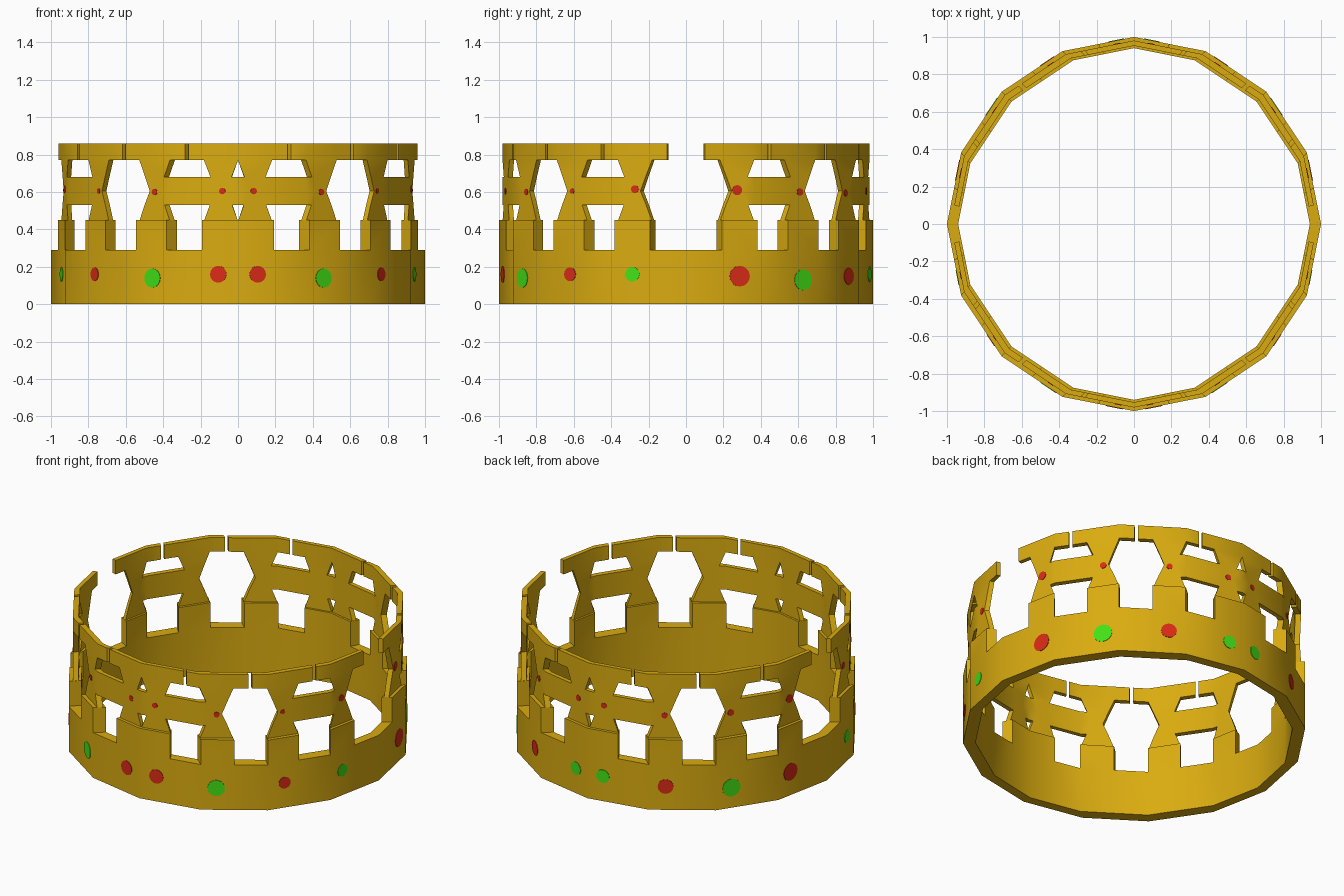
import bpy, bmesh, math
from mathutils import Vector

if "Cube" in bpy.data.objects:
    bpy.data.objects.remove(bpy.data.objects["Cube"])


def material(name, rgb):
    m = bpy.data.materials.new(name)
    m.diffuse_color = (*rgb, 1)
    m.use_nodes = True
    m.node_tree.nodes["Principled BSDF"].inputs["Base Color"].default_value = m.diffuse_color
    return m


GOLD = material("gold", (0.70, 0.41, 0.005))
RED = material("red", (0.70, 0.025, 0.008))
GREEN = material("green", (0.055, 0.76, 0.008))

# 16-sided plan: one quarter of the outer and inner corners, from front to right
OUTER = [(math.sin(i * math.pi / 8), math.cos(i * math.pi / 8)) for i in range(5)]
INNER = [(0, 0.94), (0.325, 0.875), (0.655, 0.655), (0.875, 0.325), (0.94, 0)]


def corner(i, d):
    """Corner i (0-15, 0 = front) at depth d (0 = outside, 1 = inside)."""
    i %= 16
    sx = 1 if i <= 8 else -1
    j = i if i <= 8 else 16 - i
    sy = -1 if j <= 4 else 1
    j = j if j <= 4 else 8 - j
    o, n = Vector(OUTER[j]), Vector(INNER[j])
    p = o.lerp(n, d)
    return Vector((sx * p.x, sy * p.y, 0))


def place(u, z, d):
    i = math.floor(u)
    p = corner(i, d).lerp(corner(i + 1, d), u - i)
    p.z = z
    return p


def finish(name, bm, mat):
    bmesh.ops.recalc_face_normals(bm, faces=bm.faces)
    me = bpy.data.meshes.new(name)
    bm.to_mesh(me)
    bm.free()
    me.materials.append(mat)
    ob = bpy.data.objects.new(name, me)
    bpy.context.collection.objects.link(ob)
    return ob


def wall(name, quads, d0, d1):
    """Wrap flat (u, z) quads, mirrored to four quarters, into a thick wall."""
    bm = bmesh.new()
    verts, edges = {}, {}

    def vert(key, d):
        if (key, d) not in verts:
            verts[key, d] = bm.verts.new(place(key[0], key[1], d))
        return verts[key, d]

    for s, base in ((1, 0), (-1, 0), (-1, 8), (1, 8)):
        for q in quads:
            ks = [(round((base + s * u) % 16, 4) % 16, round(z, 4)) for u, z in q]
            bm.faces.new([vert(k, d0) for k in ks])
            bm.faces.new([vert(k, d1) for k in reversed(ks)])
            for a, b in zip(ks, ks[1:] + ks[:1]):
                edges.setdefault(frozenset((a, b)), []).append((a, b))
    for use in edges.values():
        if len(use) == 1:
            a, b = use[0]
            bm.faces.new((vert(a, d0), vert(a, d1), vert(b, d1), vert(b, d0)))
    ob = finish(name, bm, GOLD)
    bpy.ops.object.select_all(action='DESELECT')
    ob.select_set(True)
    bpy.context.view_layer.objects.active = ob
    bpy.ops.object.shade_smooth_by_angle(angle=math.radians(30))


def rect(u0, u1, z0, z1):
    return [(u0, z0), (u1, z0), (u1, z1), (u0, z1)]


# base band with battlements
base = []
for k in range(4):
    base += [rect(k, k + .5, 0, .29), rect(k + .5, k + 1, 0, .29),
             rect(k, k + .5, .29, .45)]
wall("base_band", base, 0, 1)

# upper lattice: hourglass posts, linking bands and top bars
LEVELS = [(.445, .25), (.53, .165), (.605, .08), (.68, .155), (.77, .25)]
GAP = .026
lattice = []
for k in range(4):
    c = k + .25
    for n, ((z0, w0), (z1, w1)) in enumerate(zip(LEVELS, LEVELS[1:])):
        lattice.append([(c - w0, z0), (c + w0, z0), (c + w1, z1), (c - w1, z1)])
        if n in (1, 2):
            if k in (0, 1, 3):      # band reaching the corner on the left
                lattice.append([(k, z0), (c - w0, z0), (c - w1, z1), (k, z1)])
            if k in (0, 2):         # band reaching the next corner
                lattice.append([(c + w0, z0), (k + 1, z0), (k + 1, z1), (c + w1, z1)])
    lattice += [rect(k, k + .5, .77, .86), rect(k + .5, k + .75 - GAP, .77, .86)]
    if k:
        lattice.append(rect(k - .25 + GAP, k, .77, .86))
wall("upper_lattice", lattice, .32, .78)


def gem(name, u, z, r, d, mat):
    """Thin round plate lying on the outside of a wall."""
    p = place(u, z, d)
    i = math.floor(u)
    t = (corner(i + 1, d) - corner(i, d)).normalized()
    nrm = Vector((t.y, -t.x, 0))
    if nrm.dot(p) < 0:
        nrm = -nrm
    bm = bmesh.new()
    rings = []
    for off in (-.003, .003):
        rings.append([bm.verts.new(p + nrm * off + t * (r * math.cos(a * math.pi / 8))
                                   + Vector((0, 0, r * math.sin(a * math.pi / 8))))
                      for a in range(16)])
    lo, hi = rings
    bm.faces.new(lo)
    bm.faces.new(hi)
    for a in range(16):
        b = (a + 1) % 16
        bm.faces.new((lo[a], lo[b], hi[b], hi[a]))
    finish(name, bm, mat)


# gems: (position along quarter, height, radius), front then back
FRONT = [(.275, .16, .045), (1.23, .14, .051), (2.27, .16, .037), (3.25, .16, .039)]
BACK = [(.25, .16, .042), (1.25, .15, .046), (2.25, .13, .056), (3.25, .15, .055)]
SMALL_FRONT = [(.23, .605, .017), (1.25, .6, .017), (2.25, .605, .014), (3.25, .615, .021)]
SMALL_BACK = [(.25, .605, .018), (1.25, .595, .018), (2.25, .6, .02), (3.25, .61, .027)]
for side in (1, -1):
    for k in range(4):
        for label, big, small, odd in (("front", FRONT, SMALL_FRONT, 0),
                                       ("back", BACK, SMALL_BACK, 1)):
            for tag, (u, z, r), d in (("base", big[k], 0), ("post", small[k], .32)):
                u = u if label == "front" else 8 - u
                u = u if side > 0 else 16 - u
                green = tag == "base" and k % 2 != odd
                gem(f"{label}_{tag}_gem", u, z, r, d, GREEN if green else RED)
